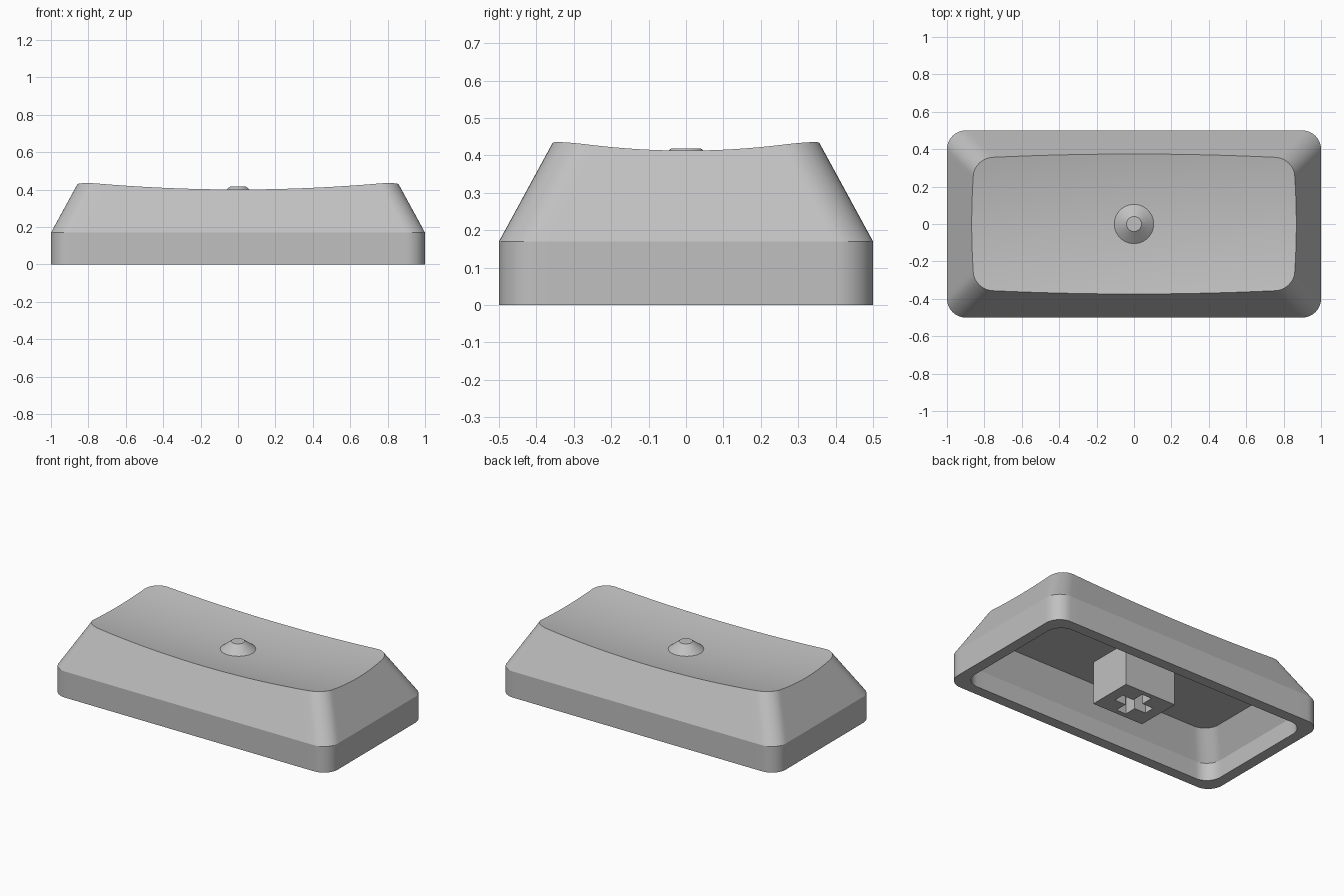
import bpy
import bmesh
from math import atan2, cos, sin, pi

old = bpy.data.objects.get("Cube")
if old:
    bpy.data.objects.remove(old, do_unlink=True)

# One plain grey plastic
grey = bpy.data.materials.new("grey plastic")
grey.use_nodes = True
colour = (0.53, 0.53, 0.53, 1)
grey.diffuse_color = colour
grey.node_tree.nodes["Principled BSDF"].inputs["Base Color"].default_value = colour

HX, HY, R = 1.0, 0.5, 0.1      # half sizes and corner radius
SEAM, SLOPE = 0.17, 0.545      # top of the upright skirt, inset per height
ARC, SIDE = 10, 28             # steps per corner and per straight side
WALL = 0.07


def finish(name, bm):
    bmesh.ops.recalc_face_normals(bm, faces=bm.faces)
    mesh = bpy.data.meshes.new(name)
    bm.to_mesh(mesh)
    bm.free()
    obj = bpy.data.objects.new(name, mesh)
    bpy.context.collection.objects.link(obj)
    mesh.materials.append(grey)
    return obj


def activate(obj):
    bpy.ops.object.select_all(action='DESELECT')
    obj.select_set(True)
    bpy.context.view_layer.objects.active = obj


def outline(inset):
    """Rounded rectangle with straight sides subdivided."""
    hx, hy = HX - R - inset, HY - R - inset
    arcs = []
    for q, (sx, sy) in enumerate([(1, 1), (-1, 1), (-1, -1), (1, -1)]):
        angles = [(q + k / ARC) * pi / 2 for k in range(ARC + 1)]
        arcs.append([(sx * hx + R * cos(a), sy * hy + R * sin(a)) for a in angles])
    points = []
    for q, arc in enumerate(arcs):
        points += arc
        (ax, ay), (bx, by) = arc[-1], arcs[(q + 1) % 4][0]
        points += [(ax + (bx - ax) * k / SIDE, ay + (by - ay) * k / SIDE)
                   for k in range(1, SIDE)]
    return points


def level(points, z):
    return [(x, y, z) for x, y in points]


def dish(x, y):
    return 0.366 + 0.062 * x * x + 0.25 * y * y


def on_dish(points):
    return [(x, y, dish(x, y)) for x, y in points]


# Upper rim: follow each sloping side up until it meets the dished top
base, unit_in = outline(0), outline(0.1)
rim = []
for (x, y), (ix, iy) in zip(base, unit_in):
    dx, dy = (ix - x) * 10, (iy - y) * 10
    d = 0.14
    for _ in range(15):
        d = SLOPE * (dish(x + dx * d, y + dy * d) - SEAM)
    rim.append((x + dx * d, y + dy * d))


def circle(radius):
    return [(radius * cos(atan2(y, x)), radius * sin(atan2(y, x))) for x, y in rim]


# Rings from the tip of the nub, over the dish and skirt, to the ceiling inside
foot = circle(0.105)
rings = [level(circle(0.04), 0.418)]
STEPS = 14
for s in range(STEPS + 1):
    f = s / STEPS
    rings.append(on_dish([(a + (c - a) * f, b + (d - b) * f)
                          for (a, b), (c, d) in zip(foot, rim)]))
rings += [level(base, SEAM), level(base, 0),
          level(outline(WALL), 0), level(outline(WALL), 0.115),
          level(outline(0.16), 0.278)]

bm = bmesh.new()
loops = [[bm.verts.new(p) for p in ring] for ring in rings]
for lower, upper in zip(loops, loops[1:]):
    for i in range(len(lower)):
        j = (i + 1) % len(lower)
        bm.faces.new((lower[i], lower[j], upper[j], upper[i]))
bm.faces.new(loops[0])
bm.faces.new(loops[-1])
cap = finish("cap_shell", bm)
activate(cap)
bpy.ops.object.shade_smooth_by_angle(angle=0.35)


def box(name, hx, hy, z0, z1):
    bm = bmesh.new()
    bmesh.ops.create_cube(bm, size=2)
    for v in bm.verts:
        v.co = (v.co.x * hx, v.co.y * hy, z1 if v.co.z > 0 else z0)
    return finish(name, bm)


# Mounting stem with a cross-shaped socket
stem = box("mounting_stem", 0.185, 0.148, 0, 0.29)
for name, hx, hy in [("socket_long", 0.116, 0.035), ("socket_cross", 0.035, 0.116)]:
    cutter = box(name, hx, hy, -0.1, 0.2)
    cutter.hide_render = True
    cut = stem.modifiers.new(name, 'BOOLEAN')
    cut.operation, cut.solver, cut.object = 'DIFFERENCE', 'EXACT', cutter
    activate(stem)
    bpy.ops.object.modifier_apply(modifier=name)
    bpy.data.objects.remove(cutter, do_unlink=True)
